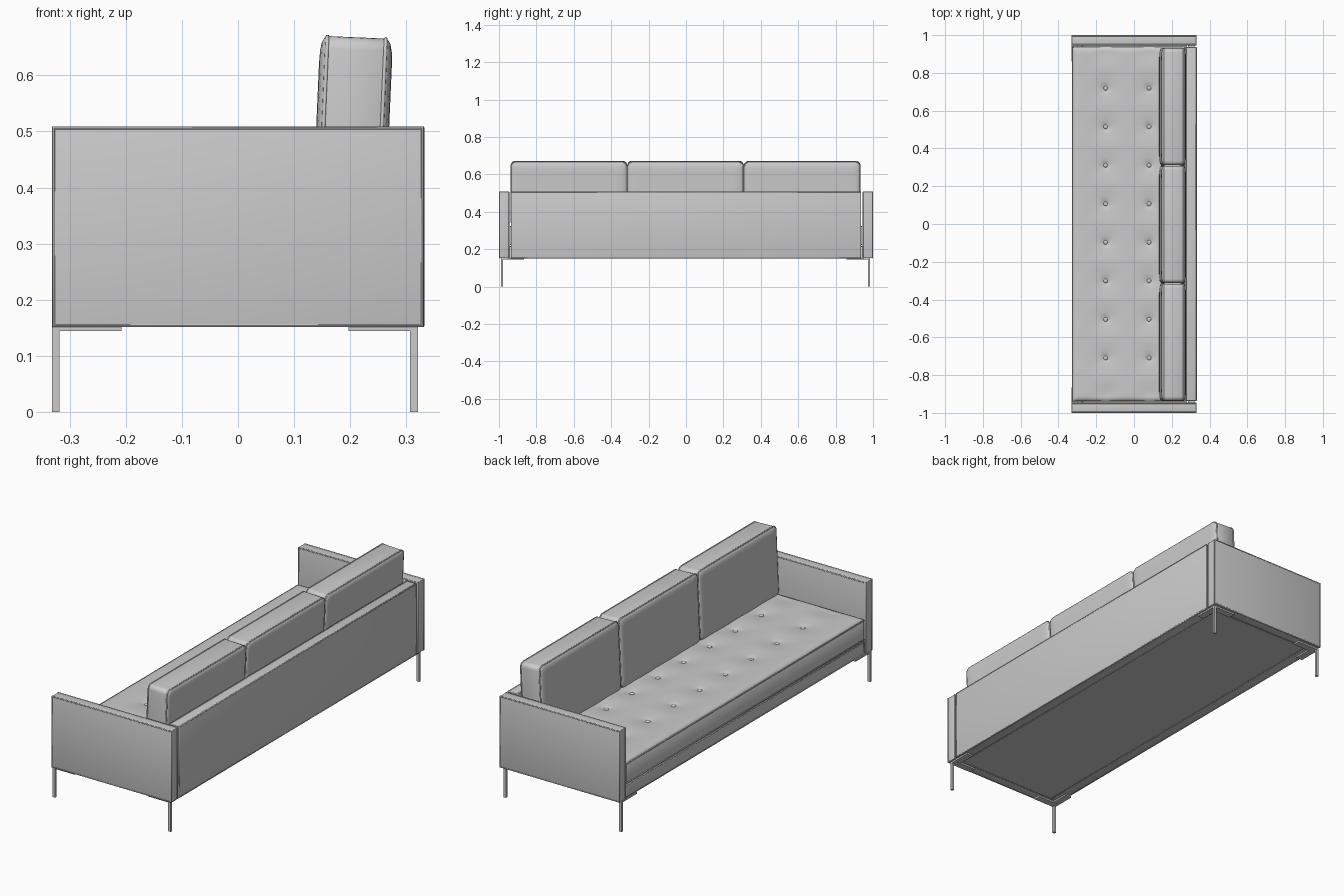
import bpy, bmesh, math
from mathutils import Vector

cube = bpy.data.objects.get("Cube")
if cube:
    bpy.data.objects.remove(cube, do_unlink=True)

grey = bpy.data.materials.new("plain_grey")
grey.use_nodes = True
COLOUR = (0.6, 0.6, 0.6, 1)
grey.diffuse_color = COLOUR
grey.node_tree.nodes["Principled BSDF"].inputs["Base Color"].default_value = COLOUR


def activate(ob):
    bpy.ops.object.select_all(action='DESELECT')
    ob.select_set(True)
    bpy.context.view_layer.objects.active = ob


def finish(name, bm, smooth=True, angle=35):
    bmesh.ops.recalc_face_normals(bm, faces=bm.faces[:])
    me = bpy.data.meshes.new(name)
    bm.to_mesh(me)
    bm.free()
    me.materials.append(grey)
    ob = bpy.data.objects.new(name, me)
    bpy.context.collection.objects.link(ob)
    if smooth:
        activate(ob)
        bpy.ops.object.shade_smooth_by_angle(angle=math.radians(angle))
    return ob


def box(name, lo, hi, bevel=0.0):
    lo, hi = Vector(lo), Vector(hi)
    bm = bmesh.new()
    bmesh.ops.create_cube(bm, size=1)
    for v in bm.verts:
        v.co = (lo + hi) / 2 + v.co * (hi - lo)
    if bevel:
        bmesh.ops.bevel(bm, geom=bm.edges[:], offset=bevel, segments=3,
                        profile=0.5, affect='EDGES')
    return finish(name, bm, bool(bevel))


def piping(name, points, radius=0.004):
    """Closed round cord through the given points."""
    cu = bpy.data.curves.new(name, 'CURVE')
    cu.dimensions = '3D'
    cu.bevel_depth = radius
    cu.bevel_resolution = 2
    sp = cu.splines.new('POLY')
    sp.points.add(len(points) - 1)
    for p, co in zip(sp.points, points):
        p.co = (*co, 1)
    sp.use_cyclic_u = True
    cu.materials.append(grey)
    ob = bpy.data.objects.new(name, cu)
    bpy.context.collection.objects.link(ob)
    activate(ob)
    bpy.ops.object.convert(target='MESH')
    bpy.ops.object.shade_smooth_by_angle(angle=math.radians(50))
    return bpy.context.object


def padded_panel(name, lo, hi, axis, r=0.004, bevel=0.003):
    """Upholstered slab with a cord around both faces across the axis."""
    box(name, [a + r / 2 for a in lo], [b - r / 2 for b in hi], bevel)
    u, v = [i for i in range(3) if i != axis]
    for side, w in (("low", lo[axis] + r), ("high", hi[axis] - r)):
        pts = []
        for a, b in ((0, 0), (1, 0), (1, 1), (0, 1)):
            p = [0, 0, 0]
            p[axis] = w
            p[u] = hi[u] - r if a else lo[u] + r
            p[v] = hi[v] - r if b else lo[v] + r
            pts.append(p)
        piping(f"{name}_piping_{side}", pts, r)


# Arms, back and front rail
padded_panel("arm_left", (-0.3325, 0.945, 0.15), (0.3325, 1.0, 0.51), 1)
padded_panel("arm_right", (-0.3325, -1.0, 0.15), (0.3325, -0.945, 0.51), 1)
padded_panel("back_panel", (0.275, -0.938, 0.15), (0.3325, 0.938, 0.51), 0)
padded_panel("front_rail", (-0.328, -0.943, 0.15), (-0.27, 0.943, 0.218), 0,
             bevel=0.008)
box("base", (-0.3, -0.945, 0.152), (0.28, 0.945, 0.215))

# Tufted seat cushion
SX0, SX1, SY = -0.327, 0.27, 0.938
SEAT_EDGE, SEAT_BOTTOM = 0.322, 0.221
ROW_X = (-0.15, 0.08)
ROW_Y = [0.005 + 0.204 * (i - 3.5) for i in range(8)]


def seat_height(x, y):
    d = min(x - SX0, SX1 - x, SY - abs(y))
    e = max(0.0, min(1.0, d / 0.035))
    crown = 0.014 * math.sqrt(1 - (1 - e) ** 2)
    wave = (0.5 + 0.5 * math.cos(2 * math.pi * (y - ROW_Y[0]) / 0.204)) * \
           (0.5 + 0.5 * math.cos(2 * math.pi * (x - ROW_X[0]) / 0.23))
    dip = sum(math.exp(-((x - a) ** 2 + (y - b) ** 2) / 0.02 ** 2)
              for a in ROW_X for b in ROW_Y)
    return SEAT_EDGE + crown - 0.006 * e * wave - 0.008 * dip


bm = bmesh.new()
bmesh.ops.create_grid(bm, x_segments=60, y_segments=188, size=1)
for v in bm.verts:
    x = (SX0 + SX1) / 2 + v.co.x * (SX1 - SX0) / 2
    y = v.co.y * SY
    v.co = (x, y, seat_height(x, y))
rim = [e for e in bm.edges if e.is_boundary]
skirt = bmesh.ops.extrude_edge_only(bm, edges=rim)["geom"]
for v in skirt:
    if isinstance(v, bmesh.types.BMVert):
        v.co.z = SEAT_BOTTOM
bmesh.ops.holes_fill(bm, edges=[e for e in bm.edges if e.is_boundary], sides=0)
finish("seat_cushion", bm, angle=50)

for label, z in (("top", SEAT_EDGE), ("bottom", SEAT_BOTTOM + 0.004)):
    piping(f"seat_piping_{label}",
           [(SX0, -SY, z), (SX1, -SY, z), (SX1, SY, z), (SX0, SY, z)], 0.0035)

# Seat buttons
for i, x in enumerate(ROW_X):
    for j, y in enumerate(ROW_Y):
        bm = bmesh.new()
        bmesh.ops.create_uvsphere(bm, u_segments=12, v_segments=8, radius=0.012)
        for v in bm.verts:
            v.co = (x + v.co.x, y + v.co.y, seat_height(x, y) + 0.002 + v.co.z * 0.4)
        finish(f"seat_button_{i + 1}_{j + 1}", bm, angle=60)


# Back cushions: rounded outlines lofted through the thickness
def outline(x, half_y, half_z, inset, radius=0.022):
    pts = []
    hy, hz = half_y - inset, half_z - inset
    for k, (sy, sz) in enumerate(((1, 1), (-1, 1), (-1, -1), (1, -1))):
        for s in range(6):
            a = math.pi / 2 * (k + s / 5)
            pts.append((x, sy * (hy - radius) + radius * math.cos(a),
                        sz * (hz - radius) + radius * math.sin(a)))
    return pts


HALF_Y, HALF_Z, SEAM = 0.3095, 0.1715, 0.052
STATIONS = [(-0.065, 0.05), (-0.064, 0.025), (-0.061, 0.01), (-0.057, 0.003),
            (-SEAM, 0.0)]
STATIONS += [(-x, inset) for x, inset in reversed(STATIONS)]
for n in range(3):
    name = f"back_cushion_{n + 1}"
    bm = bmesh.new()
    rings = [[bm.verts.new(p) for p in outline(x, HALF_Y, HALF_Z, inset)]
             for x, inset in STATIONS]
    for a, b in zip(rings, rings[1:]):
        for i in range(len(a)):
            j = (i + 1) % len(a)
            bm.faces.new((a[i], a[j], b[j], b[i]))
    bm.faces.new(rings[0])
    bm.faces.new(rings[-1])
    parts = [finish(name, bm, angle=50)]
    for label, x in (("front", -SEAM), ("rear", SEAM)):
        parts.append(piping(f"{name}_piping_{label}",
                            outline(x, HALF_Y, HALF_Z, 0.001), 0.0035))
    for ob in parts:
        ob.location = (0.204, -0.0025 + 0.6235 * (n - 1), 0.4965)
        ob.rotation_euler = (0, math.radians(2.5), 0)

# Legs with angled mounting plates
for xn, sx, x0 in (("front", 1, -0.332), ("rear", -1, 0.321)):
    for yn, sy, y0 in (("left", -1, 0.984), ("right", 1, -0.99)):
        def part(name, dx, dy, z0, z1):
            xs, ys = sorted((x0, x0 + sx * dx)), sorted((y0, y0 + sy * dy))
            box(f"{xn}_{yn}_{name}", (xs[0], ys[0], z0), (xs[1], ys[1], z1))
        part("leg", 0.014, 0.012, 0.0, 0.153)
        part("plate_across", 0.124, 0.035, 0.144, 0.152)
        part("plate_along", 0.035, 0.125, 0.1445, 0.1525)
